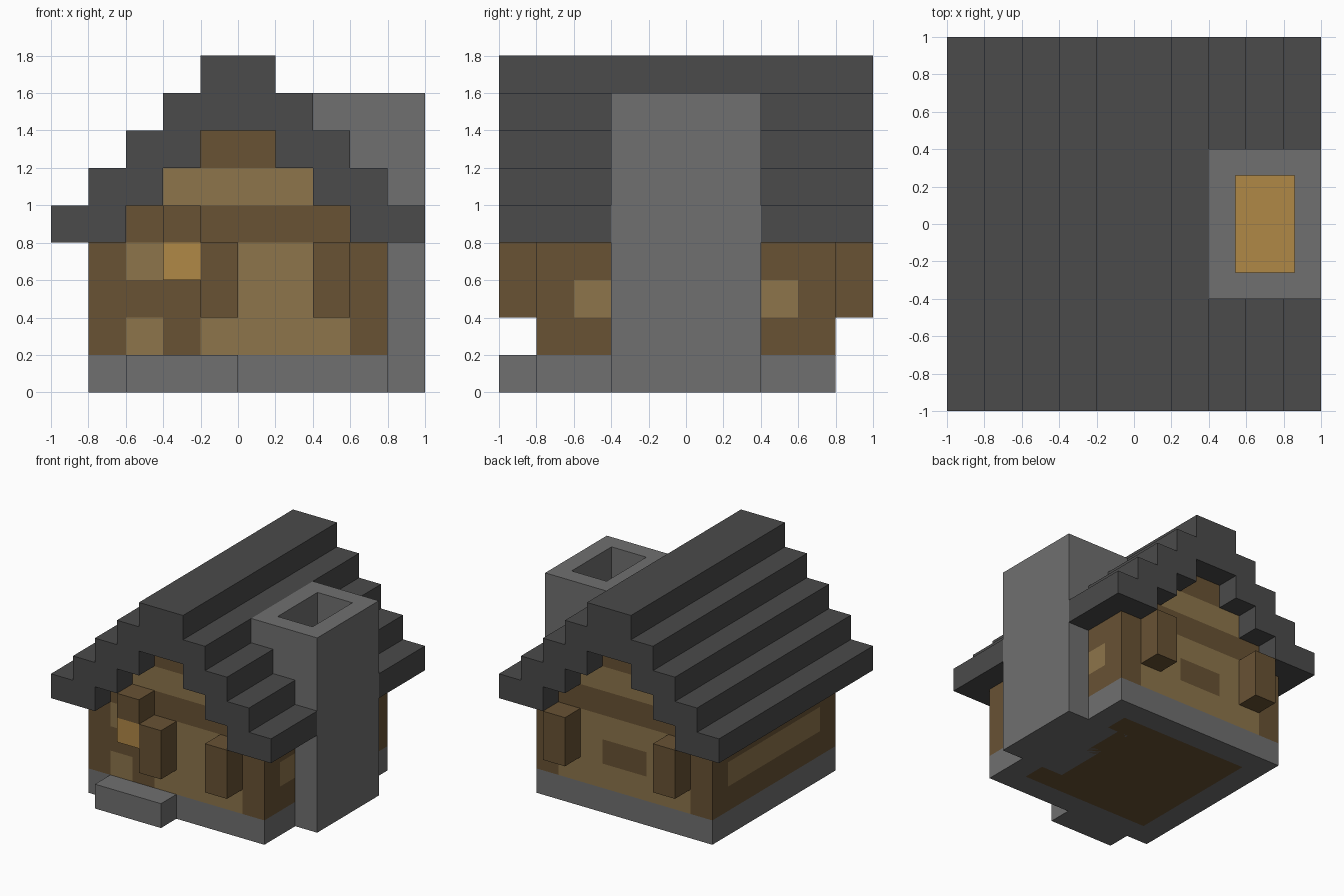
import bpy
import bmesh
from mathutils import Vector

if "Cube" in bpy.data.objects:
    bpy.data.objects.remove(bpy.data.objects["Cube"], do_unlink=True)

U = 0.2  # size of one building block


def material(name, rgb):
    m = bpy.data.materials.new(name)
    m.use_nodes = True
    m.diffuse_color = (*rgb, 1)
    bsdf = next(n for n in m.node_tree.nodes if n.type == 'BSDF_PRINCIPLED')
    bsdf.inputs["Base Color"].default_value = (*rgb, 1)
    bsdf.inputs["Roughness"].default_value = 0.9
    return m


ROOF = material("dark_grey_roof", (0.069, 0.069, 0.069))
STONE = material("grey_stone", (0.162, 0.162, 0.162))
BROWN = material("brown_timber", (0.138, 0.084, 0.034))
TAN = material("tan_planks", (0.266, 0.178, 0.070))
GLOW = material("amber_glow", (0.434, 0.246, 0.061))


def finish(name, bm, *mats):
    bmesh.ops.recalc_face_normals(bm, faces=bm.faces)
    mesh = bpy.data.meshes.new(name)
    bm.to_mesh(mesh)
    bm.free()
    for m in mats:
        mesh.materials.append(m)
    ob = bpy.data.objects.new(name, mesh)
    bpy.context.collection.objects.link(ob)
    return ob


def box_mesh(lo, hi):
    """Box between two corners given in block units."""
    lo, hi = Vector(lo) * U, Vector(hi) * U
    bm = bmesh.new()
    bmesh.ops.create_cube(bm, size=1)
    for v in bm.verts:
        v.co = Vector([(a + b) / 2 + c * (b - a) for a, b, c in zip(lo, hi, v.co)])
    return bm


def extrude_profile(points, depth):
    """Profile in x and z (block units), extruded along y to both sides."""
    bm = bmesh.new()
    face = bm.faces.new([bm.verts.new((x * U, -depth * U, z * U)) for x, z in points])
    out = bmesh.ops.extrude_face_region(bm, geom=[face])
    moved = [g for g in out["geom"] if isinstance(g, bmesh.types.BMVert)]
    bmesh.ops.translate(bm, verts=moved, vec=(0, 2 * depth * U, 0))
    return bm


def paint(bm, cuts, rule):
    """Slice along block planes, then colour each face by the rule."""
    for axis, values in enumerate(cuts):
        for value in values:
            n = Vector((0, 0, 0))
            n[axis] = 1
            geom = bm.verts[:] + bm.edges[:] + bm.faces[:]
            bmesh.ops.bisect_plane(bm, geom=geom, plane_co=n * value * U, plane_no=n)
    bmesh.ops.recalc_face_normals(bm, faces=bm.faces)
    for f in bm.faces:
        f.material_index = int(rule(f.calc_center_median() / U, f.normal))


# Stone base with a timber floor showing underneath
def floor_rule(c, n):
    return n.z < -0.5 and max(abs(c.x), abs(c.y)) < 3


bm = box_mesh((-4, -4, 0), (4, 4, 1))
paint(bm, [(-3, 3), (-3, 3), ()], floor_rule)
base = finish("base", bm, STONE, BROWN)
finish("doorstep", box_mesh((-3, -5, 0), (0, -4, 1)), STONE)


# Walls: timber with tan panels
def wall_rule(c, n):
    middle = 2 < c.z < 3
    if abs(n.z) > 0.5:
        return False
    if abs(n.x) > 0.5:
        return middle and abs(c.y) < 3
    if n.y > 0:
        return abs(c.x) < 3 and not (middle and abs(c.x) < 1)
    return -1 < c.x < 3 or (-3 < c.x < -2 and not middle)


bm = box_mesh((-4, -4, 1), (4, 4, 4))
paint(bm, [(-3, -2, -1, 1, 3), (-3, 3), (2, 3)], wall_rule)
walls = finish("walls", bm, BROWN, TAN)

# Stepped gable filling the roof ends
right = [(3 - i, 4 + i + j) for i in range(3) for j in (0, 1)]
bm = extrude_profile(right + [(-x, z) for x, z in reversed(right)], 4)
paint(bm, [(), (), (5, 6)], lambda c, n: 5 < c.z < 6)
gable = finish("gable", bm, BROWN, TAN)

# Stepped roof shell
outer = [(5 - i, 4 + i + j) for i in range(5) for j in (0, 1)]
inner = right
profile = outer + [(-x, z) for x, z in reversed(outer)]
profile += [(-x, z) for x, z in inner] + inner[::-1]
roof = finish("roof", extrude_profile(profile, 5), ROOF)

# Chimney with a flue and a fire at the bottom
bm = box_mesh((2, -2, 0), (5, 2, 8))
top = max(bm.faces, key=lambda f: f.calc_center_median().z)
bmesh.ops.inset_region(bm, faces=[top], thickness=U)
out = bmesh.ops.extrude_face_region(bm, geom=[top])
bed = [g for g in out["geom"] if isinstance(g, bmesh.types.BMFace)][0]
bmesh.ops.translate(bm, verts=bed.verts[:], vec=(0, 0, -6 * U))
if top.is_valid:
    bmesh.ops.delete(bm, geom=[top], context='FACES_ONLY')
bed.material_index = 1
finish("chimney", bm, STONE, GLOW)

# Clear the space the chimney takes up
cutter = finish("chimney_cutter", box_mesh((2.5, -2, -1), (5.5, 2, 7.5)), STONE)
for ob in (base, walls, gable, roof):
    mod = ob.modifiers.new("chimney_gap", 'BOOLEAN')
    mod.operation = 'DIFFERENCE'
    mod.solver = 'EXACT'
    mod.object = cutter
bpy.context.view_layer.update()
graph = bpy.context.evaluated_depsgraph_get()
cut = {ob: bpy.data.meshes.new_from_object(ob.evaluated_get(graph))
       for ob in (base, walls, gable, roof)}
for ob, mesh in cut.items():
    ob.modifiers.clear()
    ob.data = mesh
bpy.data.objects.remove(cutter, do_unlink=True)

# Posts, and the lamp beside the door under its bracket
for name, x, y in (("front_post_a", -1, -5), ("front_post_b", 2, -5),
                   ("back_post_a", -3, 4), ("back_post_b", 2, 4)):
    finish(name, box_mesh((x, y, 2), (x + 1, y + 1, 4)), BROWN)
finish("lamp", box_mesh((-2, -5, 3), (-1, -4, 4)), GLOW)
finish("lamp_bracket", box_mesh((-2, -5, 4), (-1, -4, 5)), BROWN)
